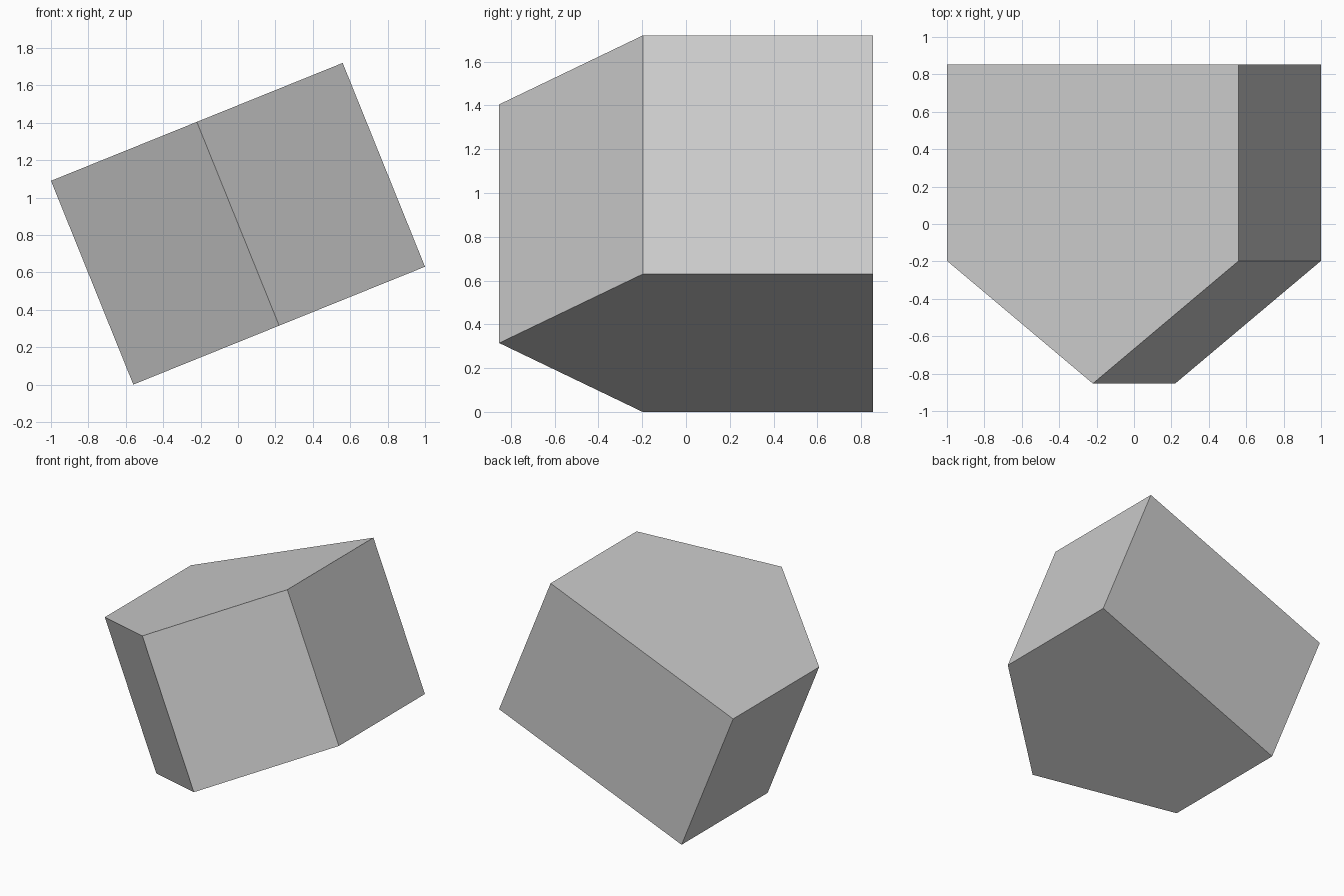
import bpy, bmesh
from math import radians
from mathutils import Matrix

if "Cube" in bpy.data.objects:
    bpy.data.objects.remove(bpy.data.objects["Cube"])

TILT = radians(22)
HALF_W, THICK = 0.841, 1.175
# pentagon outline: flat back, straight sides, pointed front
profile = [(-HALF_W, 0.853), (-HALF_W, -0.197), (0, -0.853),
           (HALF_W, -0.197), (HALF_W, 0.853)]

# tilted five-sided block
bm = bmesh.new()
base = bm.faces.new([bm.verts.new((x, y, -THICK / 2)) for x, y in profile])
ext = bmesh.ops.extrude_face_region(bm, geom=[base], use_keep_orig=True)
top = [v for v in ext["geom"] if isinstance(v, bmesh.types.BMVert)]
bmesh.ops.translate(bm, verts=top, vec=(0, 0, THICK))
bmesh.ops.rotate(bm, verts=bm.verts, cent=(0, 0, 0),
                 matrix=Matrix.Rotation(-TILT, 3, 'Y'))
# rest the lowest corner on the ground
lowest = min(v.co.z for v in bm.verts)
bmesh.ops.translate(bm, verts=bm.verts, vec=(0, 0, -lowest))
bmesh.ops.recalc_face_normals(bm, faces=bm.faces)

mesh = bpy.data.meshes.new("pentagonal_block")
bm.to_mesh(mesh)
bm.free()
bpy.context.collection.objects.link(bpy.data.objects.new("pentagonal_block", mesh))
